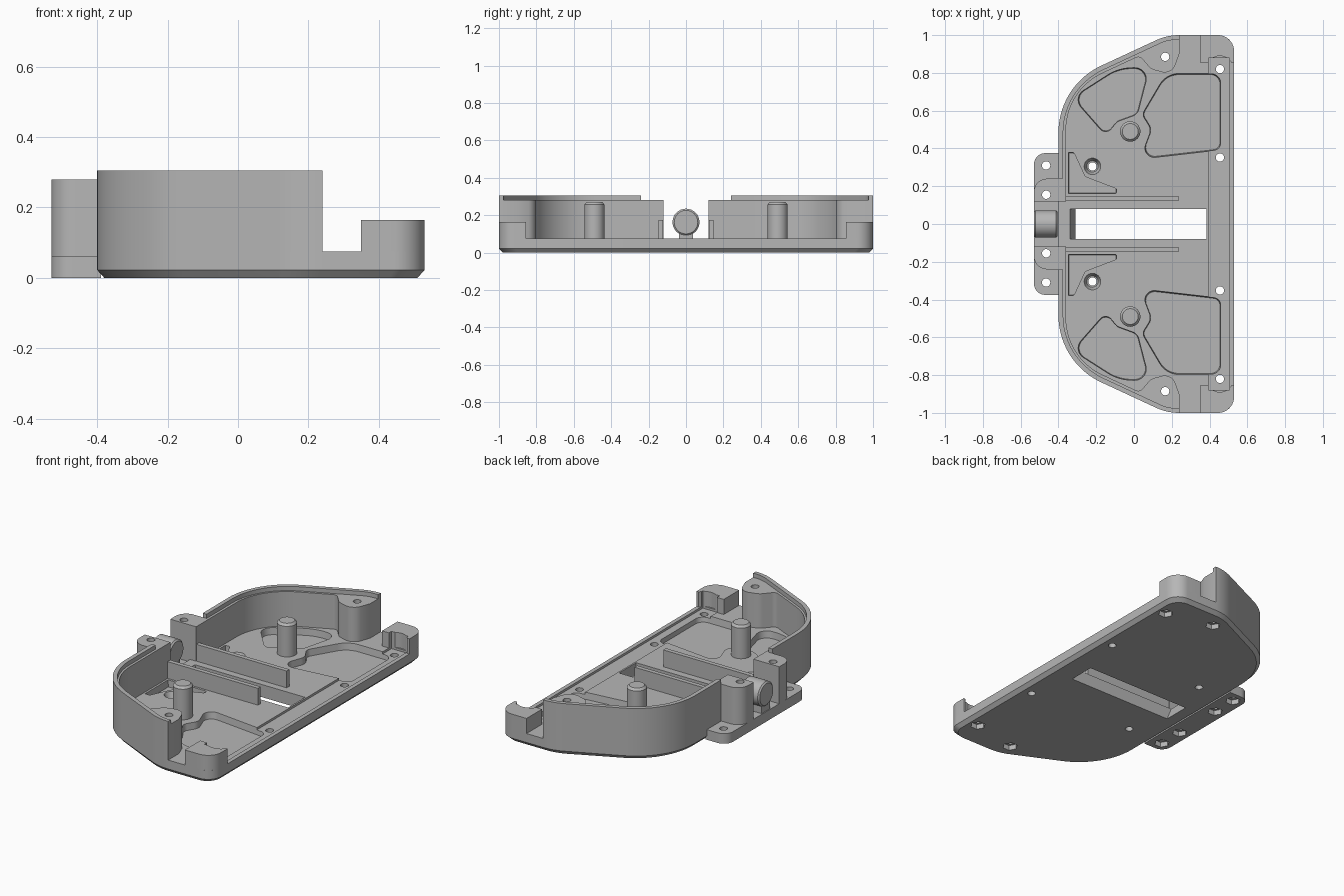
import bpy, bmesh, math
from mathutils import Vector

cube = bpy.data.objects.get("Cube")
if cube:
    bpy.data.objects.remove(cube, do_unlink=True)

grey = bpy.data.materials.new("plain grey")
grey.use_nodes = True
grey.diffuse_color = (0.47, 0.47, 0.47, 1)
grey.node_tree.nodes["Principled BSDF"].inputs["Base Color"].default_value = grey.diffuse_color

FLOOR, RIM, LIP = 0.075, 0.28, 0.305


def rounded(points, steps=10):
    """Polygon from (x, y[, radius]) corners, each filleted by its radius."""
    pts = [(Vector(p[:2]), p[2] if len(p) > 2 else 0) for p in points]
    out = []
    for i, (p, r) in enumerate(pts):
        (a, ra), (b, rb) = pts[i - 1], pts[(i + 1) % len(pts)]
        if not r:
            out.append(p)
            continue
        u, v = (a - p), (b - p)
        limit = min(u.length * (0.5 if ra else 1), v.length * (0.5 if rb else 1))
        u.normalize()
        v.normalize()
        half = u.angle(v) / 2
        t = min(r / math.tan(half), limit * 0.98)
        r = t * math.tan(half)
        centre = p + (u + v).normalized() * (r / math.sin(half))
        start, end = p + u * t - centre, p + v * t - centre
        sweep = start.angle_signed(end)
        for k in range(steps + 1):
            ang = -sweep * k / steps
            c, s = math.cos(ang), math.sin(ang)
            out.append(centre + Vector((start.x * c - start.y * s, start.x * s + start.y * c)))
    return out


def scaled(pts, sx, sy):
    mid = sum(pts, Vector((0, 0))) / len(pts)
    return [Vector((mid.x + (p.x - mid.x) * sx, mid.y + (p.y - mid.y) * sy)) for p in pts]


def circle(x, y, r, n=24):
    return [Vector((x + r * math.cos(math.tau * k / n), y + r * math.sin(math.tau * k / n)))
            for k in range(n)]


def flip(pts):
    return [Vector((p.x, -p.y)) for p in pts]


def solid(name, lofts):
    """One object from lofts; each loft is a list of (z, polygon) layers."""
    bm = bmesh.new()
    for layers in lofts:
        rings = [[bm.verts.new((p.x, p.y, z)) for p in pts] for z, pts in layers]
        bm.faces.new(rings[0])
        bm.faces.new(rings[-1])
        n = len(rings[0])
        for low, high in zip(rings, rings[1:]):
            for k in range(n):
                j = (k + 1) % n
                bm.faces.new((low[k], low[j], high[j], high[k]))
    bmesh.ops.recalc_face_normals(bm, faces=bm.faces)
    mesh = bpy.data.meshes.new(name)
    bm.to_mesh(mesh)
    bm.free()
    mesh.materials.append(grey)
    ob = bpy.data.objects.new(name, mesh)
    bpy.context.collection.objects.link(ob)
    return ob


def pair(layers):
    return [layers, [(z, flip(pts)) for z, pts in layers]]


def prism(pts, z0, z1):
    return [(z0, pts), (z1, pts)]


def activate(ob):
    bpy.ops.object.select_all(action='DESELECT')
    ob.select_set(True)
    bpy.context.view_layer.objects.active = ob


def cut(ob, lofts):
    cutter = solid("cutter", lofts)
    cutter.hide_render = True
    mod = ob.modifiers.new("cut", 'BOOLEAN')
    mod.operation, mod.solver, mod.object = 'DIFFERENCE', 'EXACT', cutter
    activate(ob)
    bpy.ops.object.modifier_apply(modifier=mod.name)
    bpy.data.objects.remove(cutter, do_unlink=True)


def box(x0, x1, y0, y1):
    return rounded([(x0, y0), (x1, y0), (x1, y1), (x0, y1)])


# Base plate with a chamfered underside
side = [(0.53, 1, 0.085), (0.175, 1, 0.29), (-0.4, 0.733, 0.39)]
outline = rounded(side + [(x, -y, r) for x, y, r in reversed(side)], 14)
chamfer = [Vector((0.065 + (p.x - 0.065) * 0.957, p.y * 0.98)) for p in outline]
base = solid("base_plate", [[(0, chamfer), (0.022, outline), (FLOOR, outline)]])

# Weight-saving pockets in the floor
large = rounded([(0.465, 0.8, 0.05), (0.17, 0.8, 0.12), (0.04, 0.58, 0.04),
                 (0.09, 0.5, 0.06), (0.03, 0.34, 0.05), (0.465, 0.39, 0.04)])
pear = rounded([(0.085, 0.83, 0.06), (-0.08, 0.83, 0.25), (-0.33, 0.67, 0.06),
                (-0.15, 0.465, 0.05), (-0.09, 0.54, 0.06), (0.02, 0.58, 0.05)])
corner = rounded([(-0.35, 0.16), (-0.09, 0.16, 0.01), (-0.09, 0.185, 0.01),
                  (-0.26, 0.25, 0.03), (-0.32, 0.38, 0.01), (-0.35, 0.38)])
pockets = []
for shape in (large, pear, corner):
    pockets += pair([(0.035, scaled(shape, 0.96, 0.96)), (0.1, shape)])

# Shallow strip along the open edge, and the centre slot with one sloped end
strip = [prism(box(0.395, 0.505, -0.88, 0.88), 0.062, 0.2)]
slot = [[(-0.01, box(-0.306, 0.385, -0.08, 0.08)), (0.085, box(-0.344, 0.385, -0.08, 0.08))]]

# Screw holes and their recesses
screws = [(0.455, 0.82), (0.165, 0.885), (-0.465, 0.31), (-0.465, 0.155)]
small = [(0.455, 0.352), (-0.22, 0.305)]


def holes(spots, r=0.022):
    return [h for x, y in spots for h in pair(prism(circle(x, y, r), -0.1, 0.5))]


def nut_recesses(spots):
    return [h for x, y in spots for h in pair(prism(circle(x, y, 0.042, 6), -0.1, 0.03))]


sinks = pair([(0.04, circle(-0.22, 0.305, 0.03)), (0.09, circle(-0.22, 0.305, 0.05))])
for lofts in (pockets, strip, slot, sinks, holes(screws[:2] + small), nut_recesses(screws[:2])):
    cut(base, lofts)

# Curved walls with a screw boss at the open end
wall = rounded([(0.24, 1), (0.175, 1, 0.29), (-0.4, 0.733, 0.39), (-0.4, 0.24),
                (-0.36, 0.24), (-0.36, 0.708, 0.35), (0.03, 0.89, 0.03),
                (0.09, 0.82, 0.06), (0.2, 0.79, 0.08), (0.24, 0.9)], 14)
walls = solid("side_walls", pair(prism(wall, FLOOR, RIM)))
cut(walls, holes(screws[1:2]))

# Thin raised lip on the outer edge of the walls
lip = rounded([(0.24, 1), (0.175, 1, 0.29), (-0.4, 0.733, 0.39), (-0.4, 0.24),
               (-0.375, 0.24), (-0.375, 0.717, 0.365), (0.18, 0.975, 0.2), (0.24, 0.975)], 14)
lips = solid("wall_lip", pair(prism(lip, RIM, LIP)))

# Mounting tab and the tall blocks on it
tab = solid("mounting_tab", [prism(rounded(
    [(-0.39, -0.375), (-0.39, 0.375), (-0.53, 0.375, 0.06), (-0.53, -0.375, 0.06)]), 0, 0.06)])
cut(tab, holes(screws[2:]))
cut(tab, nut_recesses(screws[2:]))
block = rounded([(-0.53, 0.12), (-0.36, 0.12), (-0.36, 0.24), (-0.53, 0.24, 0.07)])
blocks = solid("end_blocks", pair(prism(block, 0.06, RIM)))
cut(blocks, holes(screws[3:]))

# Low corner blocks notched by the strip
notched = rounded([(0.35, 0.855), (0.395, 0.855), (0.395, 0.88), (0.505, 0.88),
                   (0.505, 0.855), (0.53, 0.855), (0.53, 1, 0.085), (0.35, 1)])
corners = solid("corner_blocks", pair(prism(notched, FLOOR, 0.165)))
cut(corners, holes(screws[:1], 0.07))

# Guide ribs beside the slot
ribs = solid("guide_ribs", pair(prism(box(-0.36, 0.235, 0.122, 0.148), 0.06, 0.175)))

# Locating pins with chamfered tops
pin, top = circle(-0.02, 0.49, 0.054, 32), circle(-0.02, 0.49, 0.042, 32)
pins = solid("locating_pins", pair([(0.05, pin), (0.257, pin), (0.27, top)]))

# Horizontal barrel on its neck
barrel = solid("barrel", [[(-0.063, circle(0, 0, 0.063, 32)), (-0.055, circle(0, 0, 0.072, 32)),
                           (0.055, circle(0, 0, 0.072, 32)), (0.063, circle(0, 0, 0.063, 32))]])
barrel.rotation_euler = (0, math.pi / 2, 0)
barrel.location = (-0.467, 0, 0.163)
neck = solid("barrel_neck", [prism(box(-0.525, -0.41, -0.038, 0.038), 0.05, 0.12)])

for ob in (base, walls, lips, tab, blocks, corners, ribs, pins, barrel, neck):
    activate(ob)
    bpy.ops.object.shade_smooth_by_angle(angle=math.radians(25))
